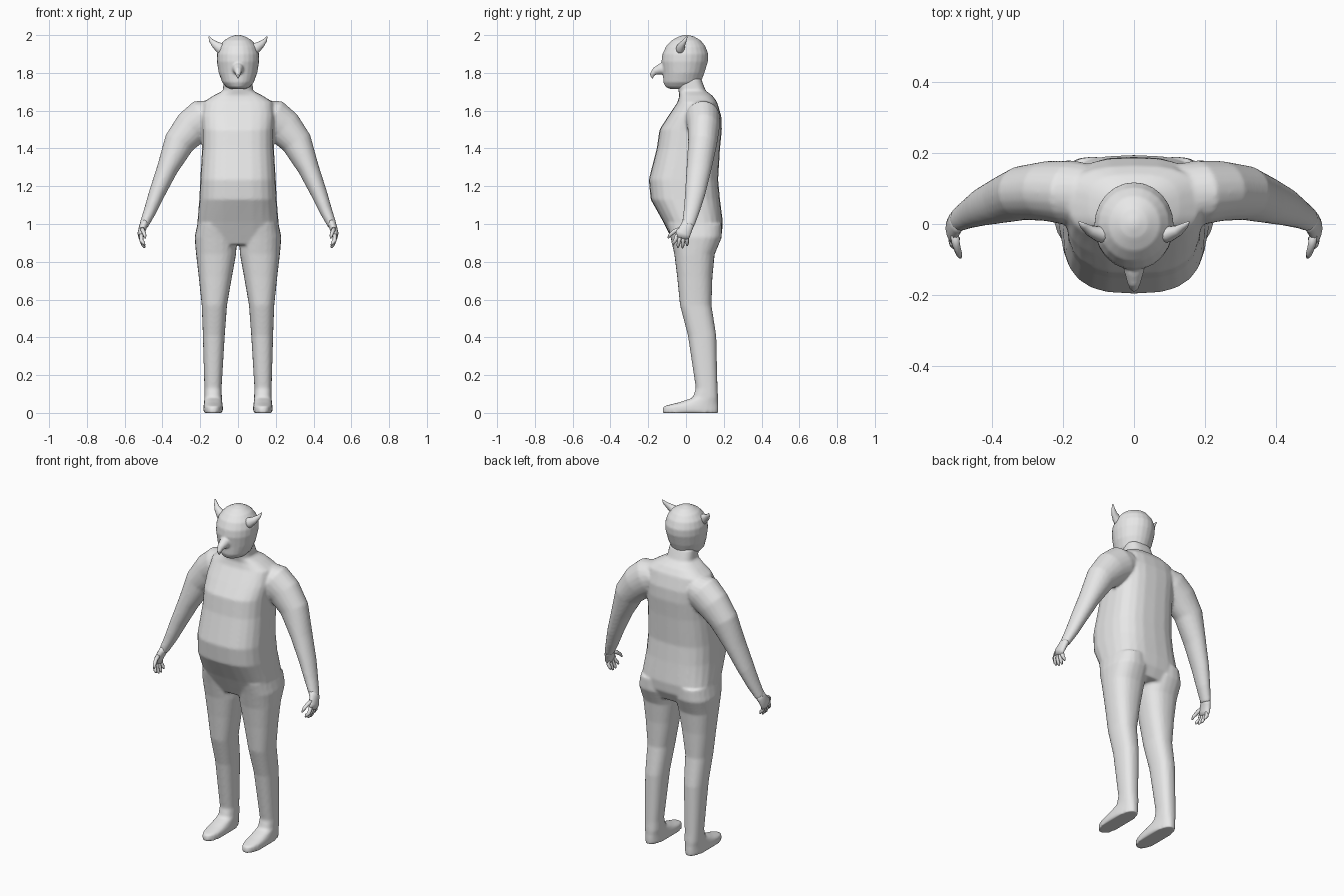
import bpy, bmesh, math
from mathutils import Vector

grey = bpy.data.materials.new("plain_grey")
grey.diffuse_color = (0.8, 0.8, 0.8, 1)


def loft(bm, rings, n=24, p=2.0):
    """Skin closed rings given as (centre, u, v); p is the superellipse power."""
    loops = []
    for c, u, v in rings:
        loop = []
        for i in range(n):
            a = 2 * math.pi * i / n
            ca, sa = math.cos(a), math.sin(a)
            ku = math.copysign(abs(ca) ** (2 / p), ca)
            kv = math.copysign(abs(sa) ** (2 / p), sa)
            loop.append(bm.verts.new(c + u * ku + v * kv))
        loops.append(loop)
    for a, b in zip(loops, loops[1:]):
        for i in range(n):
            j = (i + 1) % n
            bm.faces.new((a[i], a[j], b[j], b[i]))
    bm.faces.new(loops[0][::-1])
    bm.faces.new(loops[-1])


def stack(bm, rows, n=24, p=2.0, s=1):
    """Horizontal rings: (z, x min, x max, y front, y back)."""
    loft(bm, [(Vector((s * (a + b) / 2, (f + k) / 2, z)),
               Vector(((b - a) / 2, 0, 0)), Vector((0, (k - f) / 2, 0)))
              for z, a, b, f, k in rows], n, p)


def tube(bm, pts, n=16, ref=(0, 1, 0), s=1):
    """Limb along a path: (x, y, z, radius across, radius along ref)."""
    cs = [Vector((s * q[0], q[1], q[2])) for q in pts]
    rings = []
    for i, q in enumerate(pts):
        t = (cs[min(i + 1, len(cs) - 1)] - cs[max(i - 1, 0)]).normalized()
        u = Vector(ref).cross(t).normalized()
        rings.append((cs[i], u * q[3], t.cross(u) * q[4]))
    loft(bm, rings, n)


def finish(name, bm, voxel=None, smooth=4):
    bmesh.ops.recalc_face_normals(bm, faces=bm.faces[:])
    me = bpy.data.meshes.new(name)
    bm.to_mesh(me)
    bm.free()
    me.materials.append(grey)
    for f in me.polygons:
        f.use_smooth = True
    ob = bpy.data.objects.new(name, me)
    bpy.context.collection.objects.link(ob)
    if voxel:
        r = ob.modifiers.new("fuse", 'REMESH')
        r.mode = 'VOXEL'
        r.voxel_size = voxel
        r.use_smooth_shade = True
        m = ob.modifiers.new("soften", 'SMOOTH')
        m.factor = 0.5
        m.iterations = smooth
    return ob


# Body: torso with belly and neck, fused with legs and arms
bm = bmesh.new()
torso = [(0.89, .18, -.06, .16), (0.95, .213, -.09, .19), (1.01, .215, -.12, .195),
         (1.13, .205, -.187, .18), (1.235, .2, -.197, .17), (1.4, .19, -.155, .18),
         (1.5, .19, -.14, .19), (1.57, .195, -.095, .187), (1.645, .185, -.045, .165),
         (1.68, .13, -.035, .14), (1.705, .08, -.04, .105), (1.77, .076, -.05, .08)]
stack(bm, [(z, -h, h, f, k) for z, h, f, k in torso], p=2.8)

leg = [(0, .08, .183, -.127, .172), (.035, .08, .183, -.12, .172),
       (.055, .083, .18, -.04, .17), (.08, .085, .178, .035, .17),
       (.13, .087, .178, .052, .167), (.41, .07, .186, .01, .16),
       (.57, .058, .192, -.032, .135), (.72, .032, .208, -.047, .14),
       (.84, .01, .222, -.062, .152), (.93, .005, .23, -.082, .19),
       (1.0, .02, .215, -.1, .19)]
arm = [(.13, .085, 1.58, .08, .085), (.18, .088, 1.56, .105, .092),
       (.245, .093, 1.51, .098, .085), (.312, .088, 1.43, .082, .077),
       (.375, .068, 1.29, .056, .066), (.43, .048, 1.16, .043, .054),
       (.465, .03, 1.07, .034, .043), (.5, .01, .99, .024, .033)]
for s in (-1, 1):
    stack(bm, leg, p=2.4, s=s)
    tube(bm, arm, 20, s=s)
finish("body", bm, 0.008)

# Head: skull fused with a hooked beak
bm = bmesh.new()
skull = [(1.715, .04, -.085, .03), (1.725, .062, -.108, .06), (1.75, .084, -.12, .078),
         (1.8, .102, -.122, .098), (1.86, .112, -.13, .116), (1.9, .112, -.125, .118),
         (1.94, .1, -.106, .103), (1.972, .074, -.076, .078), (1.992, .04, -.04, .044),
         (2.001, .01, -.01, .012)]
stack(bm, [(z, -h, h, f, k) for z, h, f, k in skull])
tube(bm, [(0, -.09, 1.825, .04, .038), (0, -.135, 1.82, .03, .028),
          (0, -.165, 1.808, .02, .019), (0, -.18, 1.79, .013, .013),
          (0, -.178, 1.768, .004, .004)], 14, (1, 0, 0))
finish("head", bm, 0.006, 3)

for s, side in ((-1, "right"), (1, "left")):
    # Horn-like ear
    bm = bmesh.new()
    tube(bm, [(.07, -.03, 1.915, .036, .028), (.1, -.028, 1.935, .027, .022),
              (.125, -.018, 1.953, .018, .015), (.143, -.005, 1.972, .011, .009),
              (.154, .005, 1.992, .003, .003)], 12, s=s)
    finish(side + "_horn", bm)

    # Hand: palm, four fingers and thumb
    bm = bmesh.new()
    tube(bm, [(.488, .018, 1.02, .025, .034), (.503, .004, .985, .021, .034),
              (.514, -.015, .95, .018, .04), (.513, -.022, .925, .013, .036)], 14, s=s)
    for y0, y1, z1 in ((-.046, -.068, .888), (-.03, -.042, .875),
                       (-.012, -.018, .873), (.004, .006, .885)):
        tube(bm, [(.513, y0, .945, .011, .011), (.511, (y0 + y1) / 2, .912, .011, .01),
                  (.5, y1, z1 + .012, .009, .009), (.494, y1, z1, .004, .004)], 8, s=s)
    tube(bm, [(.508, -.025, .975, .013, .013), (.502, -.06, .962, .011, .011),
              (.494, -.085, .942, .009, .009), (.49, -.095, .925, .004, .004)],
         8, (1, 0, 0), s)
    finish(side + "_hand", bm)
